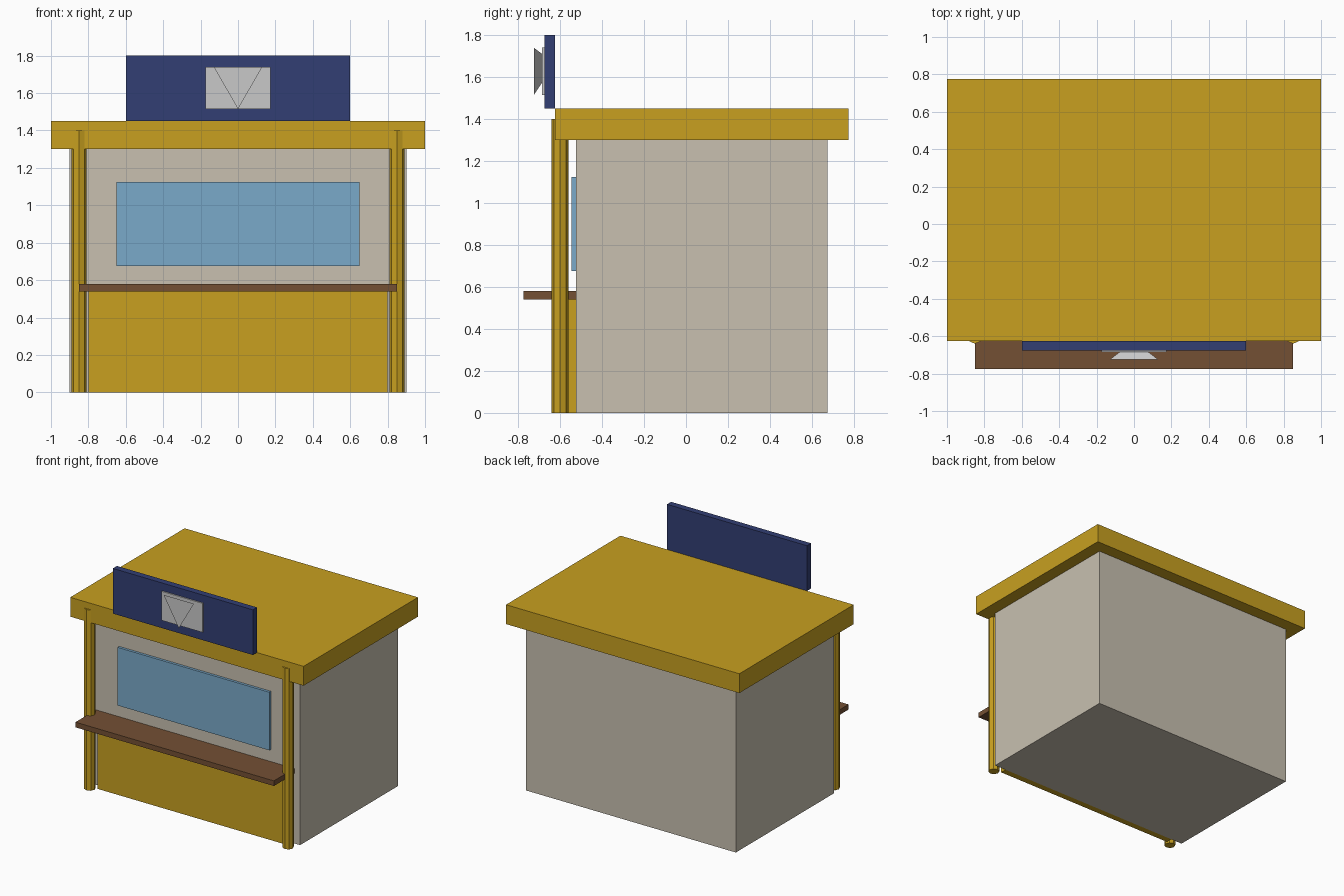
import bpy
import math
from mathutils import Vector

cube = bpy.data.objects.get("Cube")
if cube:
    bpy.data.objects.remove(cube, do_unlink=True)


def material(name, hex_code):
    """Flat material from an sRGB hex code, stored as linear values."""
    channels = [int(hex_code[i:i + 2], 16) / 255 for i in (0, 2, 4)]
    linear = [c / 12.92 if c <= 0.04045 else ((c + 0.055) / 1.055) ** 2.4 for c in channels]
    mat = bpy.data.materials.new(name)
    mat.use_nodes = True
    mat.diffuse_color = (*linear, 1)
    mat.node_tree.nodes["Principled BSDF"].inputs["Base Color"].default_value = (*linear, 1)
    return mat


yellow = material("mustard yellow", "C8A020")
cream = material("warm cream", "C8C0B0")
blue = material("navy blue", "323E74")
glass = material("window blue", "7AAACA")
wood = material("brown wood", "745034")
silver = material("light grey", "C9C9C9")


def finish(name, mat):
    obj = bpy.context.object
    obj.name = name
    obj.data.name = name
    obj.data.materials.append(mat)
    return obj


def box(name, mat, low, high):
    """Box between two opposite corners."""
    low, high = Vector(low), Vector(high)
    bpy.ops.mesh.primitive_cube_add(size=1, location=(low + high) / 2)
    obj = finish(name, mat)
    obj.scale = high - low
    bpy.ops.object.transform_apply(location=False, rotation=False, scale=True)
    return obj


# Hut body and overhanging flat roof
box("body", cream, (-0.9, -0.525, 0), (0.9, 0.675, 1.3))
box("roof", yellow, (-1, -0.625, 1.3), (1, 0.775, 1.45))

# Serving front: lower panel, shelf and window
box("front_panel", yellow, (-0.8, -0.575, 0), (0.8, -0.525, 0.54))
box("counter_shelf", wood, (-0.85, -0.775, 0.54), (0.85, -0.525, 0.58))
box("window", glass, (-0.65, -0.545, 0.675), (0.65, -0.525, 1.125))

# Eight-sided posts
for side, x in (("left", 0.85), ("right", -0.85)):
    bpy.ops.mesh.primitive_cylinder_add(vertices=8, radius=0.04, depth=1.4,
                                        location=(x, -0.6, 0.7))
    finish(side + "_post", yellow)

# Sign board with its plate and a flared triangular ornament
box("sign_board", blue, (-0.6, -0.675, 1.45), (0.6, -0.625, 1.8))
box("sign_plate", silver, (-0.175, -0.685, 1.515), (0.175, -0.675, 1.74))
bpy.ops.mesh.primitive_cone_add(vertices=3, radius1=0.15, radius2=0.075, depth=0.05,
                                location=(0, -0.7, 1.665),
                                rotation=(-math.pi / 2, 0, 0))
finish("sign_ornament", silver)
